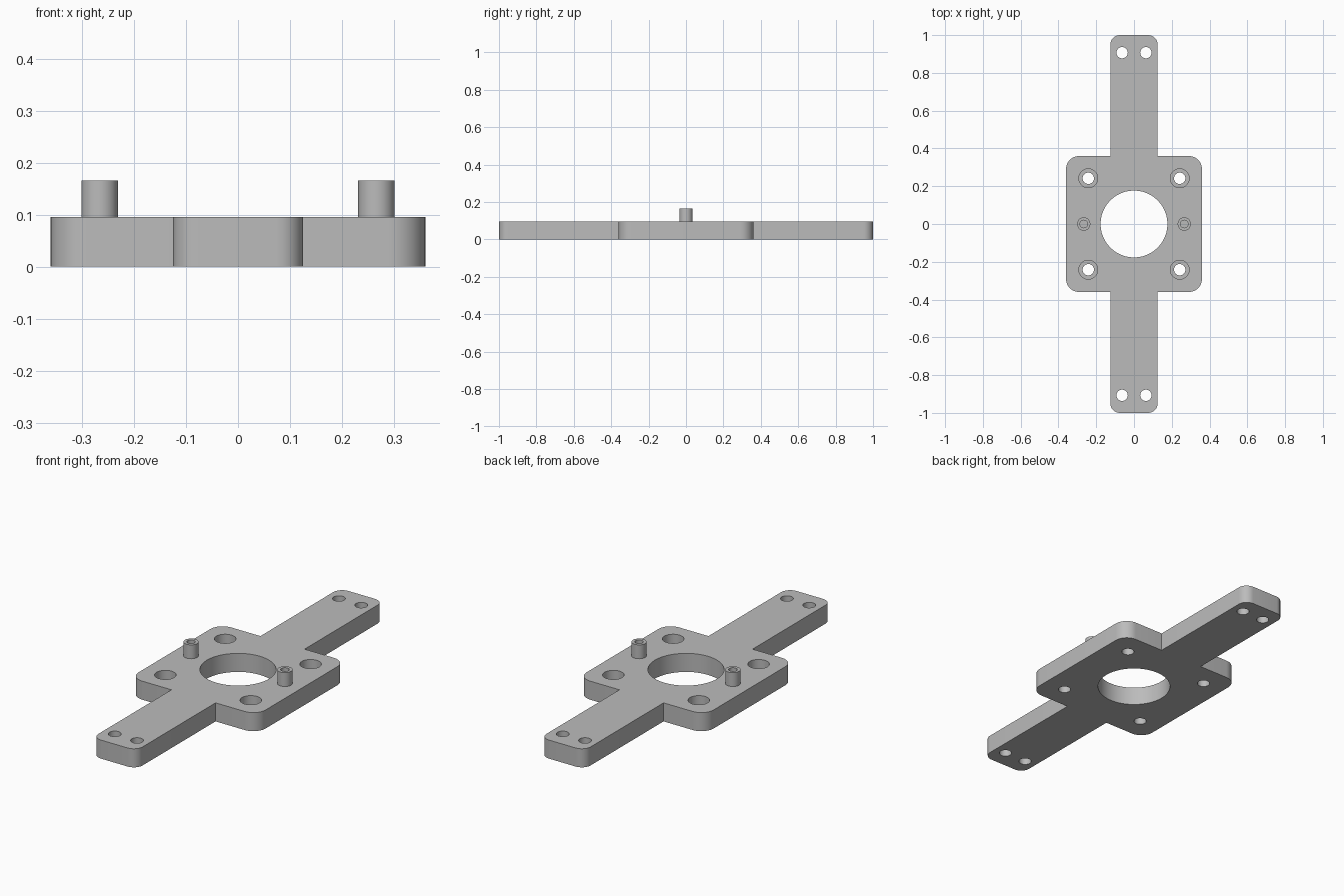
import bpy, bmesh, math

THICK = 0.095      # plate thickness
HALF = 0.36        # half width of the square centre
ARM = 0.125        # half width of the arms
SEGMENTS = 48

cube = bpy.data.objects.get("Cube")
if cube:
    bpy.data.objects.remove(cube, do_unlink=True)

metal = bpy.data.materials.new("plain grey")
metal.use_nodes = True
grey = (0.5, 0.5, 0.5, 1)
metal.diffuse_color = grey
metal.node_tree.nodes["Principled BSDF"].inputs["Base Color"].default_value = grey


def make_object(name, bm):
    bmesh.ops.recalc_face_normals(bm, faces=bm.faces)
    mesh = bpy.data.meshes.new(name)
    bm.to_mesh(mesh)
    bm.free()
    mesh.materials.append(metal)
    obj = bpy.data.objects.new(name, mesh)
    bpy.context.collection.objects.link(obj)
    return obj


def select_only(obj):
    bpy.ops.object.select_all(action='DESELECT')
    obj.select_set(True)
    bpy.context.view_layer.objects.active = obj


def lathe(bm, profile, x, y):
    """Turn a (radius, height) profile into a capped solid at x, y."""
    rings = []
    for r, z in profile:
        rings.append([bm.verts.new((x + r * math.cos(i * math.tau / SEGMENTS),
                                    y + r * math.sin(i * math.tau / SEGMENTS), z))
                      for i in range(SEGMENTS)])
    for low, high in zip(rings, rings[1:]):
        for i in range(SEGMENTS):
            j = (i + 1) % SEGMENTS
            bm.faces.new((low[i], low[j], high[j], high[i]))
    bm.faces.new(rings[0][::-1])
    bm.faces.new(rings[-1])


def corner(cx, cy, radius, steps=10):
    """Quarter arc from the +x side to the +y side."""
    return [(cx - radius + radius * math.cos(a), cy - radius + radius * math.sin(a))
            for a in (i * math.pi / 2 / steps for i in range(steps + 1))]


# Plate outline: one quadrant, mirrored round to a closed loop
quarter = corner(HALF, HALF, 0.07) + [(ARM, HALF)] + corner(ARM, 1, 0.05)
half = quarter + [(-x, y) for x, y in reversed(quarter)]
outline = half + [(x, -y) for x, y in reversed(half)]

bm = bmesh.new()
base = bm.faces.new([bm.verts.new((x, y, 0)) for x, y in outline])
top = bmesh.ops.extrude_face_region(bm, geom=[base])["geom"]
bmesh.ops.translate(bm, vec=(0, 0, THICK),
                    verts=[v for v in top if isinstance(v, bmesh.types.BMVert)])
plate = make_object("mounting_plate", bm)

# Cutters: centre bore, counterbored corner holes, plain holes at the arm ends
LOW, HIGH, SEAT = -0.05, THICK + 0.05, 0.045
bm = bmesh.new()
lathe(bm, [(0.177, LOW), (0.177, HIGH)], 0, 0)
for sx in (-1, 1):
    for sy in (-1, 1):
        lathe(bm, [(0.03, LOW), (0.03, SEAT), (0.05, SEAT), (0.05, HIGH)],
              sx * 0.242, sy * 0.242)
        lathe(bm, [(0.03, LOW), (0.03, HIGH)], sx * 0.063, sy * 0.907)
cutter = make_object("hole_cutter", bm)
cutter.hide_render = True

select_only(plate)
cut = plate.modifiers.new("holes", 'BOOLEAN')
cut.operation = 'DIFFERENCE'
cut.solver = 'EXACT'
cut.object = cutter
bpy.ops.object.modifier_apply(modifier=cut.name)
bpy.data.objects.remove(cutter, do_unlink=True)

# Hollow pegs standing on either side of the bore
pegs = []
for name, sx in (("right_peg", -1), ("left_peg", 1)):
    bm = bmesh.new()
    lathe(bm, [(0.035, THICK - 0.01), (0.035, 0.166), (0.02, 0.166), (0.02, THICK + 0.002)],
          sx * 0.266, 0)
    pegs.append(make_object(name, bm))

for obj in [plate] + pegs:
    select_only(obj)
    bpy.ops.object.shade_smooth_by_angle(angle=math.radians(30))
